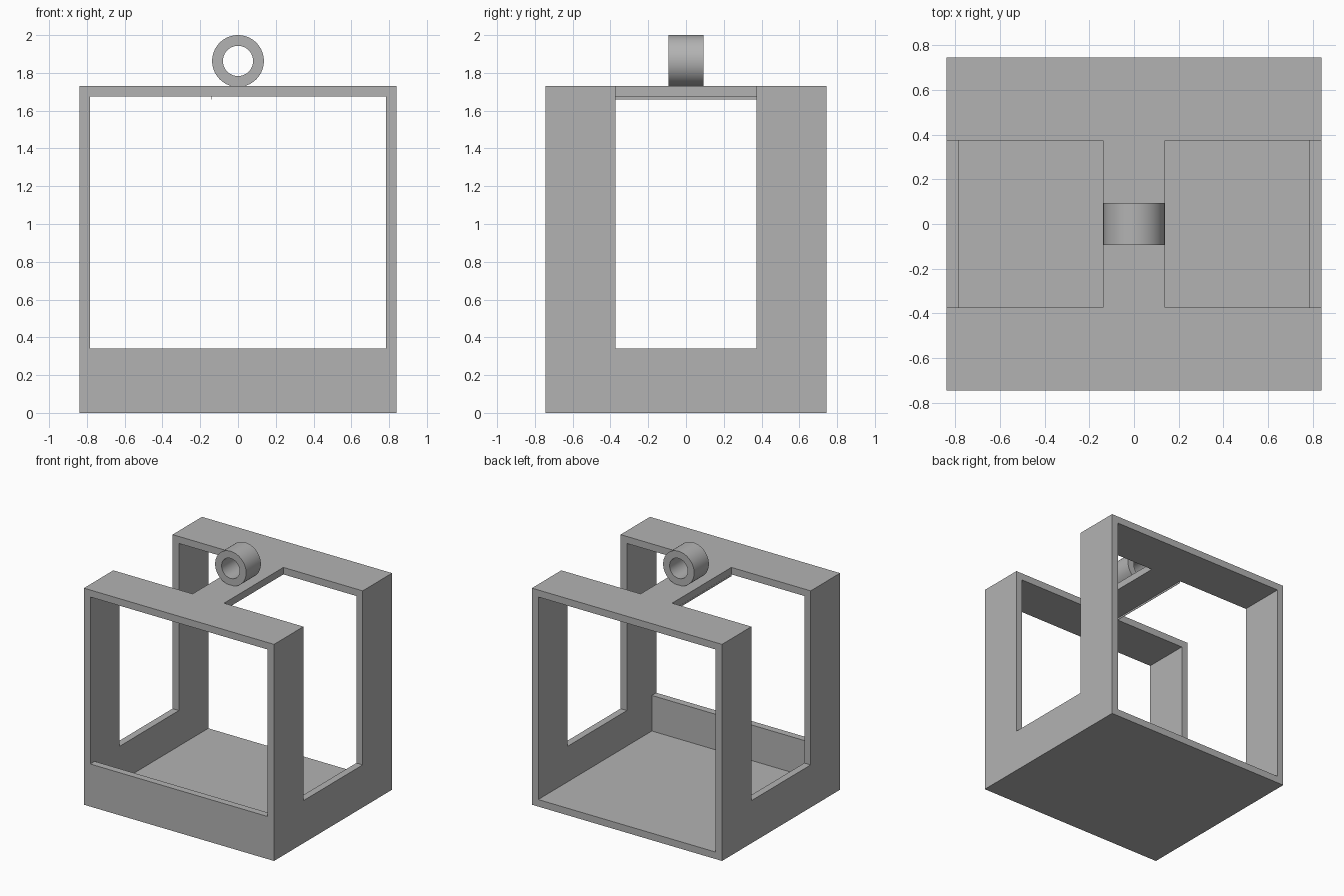
import bpy
import bmesh
from mathutils import Matrix

if "Cube" in bpy.data.objects:
    bpy.data.objects.remove(bpy.data.objects["Cube"])

HX, HY, TOP, WALL = 0.84, 0.745, 1.73, 0.056   # outer half sizes, height, thickness
SILL, GAP, BRIDGE = 0.34, 0.374, 0.139         # window sill, half gap, half bridge
RING_Z, RING_R, HOLE_R, RING_HALF = 1.863, 0.137, 0.08, 0.093

grey = bpy.data.materials.new("plain grey")
grey.use_nodes = True
colour = (0.45, 0.45, 0.45, 1)
grey.diffuse_color = colour
grey.node_tree.nodes["Principled BSDF"].inputs["Base Color"].default_value = colour


def finish(name, bm):
    mesh = bpy.data.meshes.new(name)
    bm.to_mesh(mesh)
    bm.free()
    mesh.materials.append(grey)
    obj = bpy.data.objects.new(name, mesh)
    bpy.context.collection.objects.link(obj)
    return obj


def box(name, low, high):
    bm = bmesh.new()
    bmesh.ops.create_cube(bm, size=1)
    for v in bm.verts:
        v.co = [h if c > 0 else l for c, l, h in zip(v.co, low, high)]
    return finish(name, bm)


def cylinder(name, radius, depth):
    bm = bmesh.new()
    place = Matrix.Translation((0, 0, RING_Z)) @ Matrix.Rotation(1.5707963, 4, "X")
    bmesh.ops.create_cone(bm, cap_ends=True, segments=64, radius1=radius,
                          radius2=radius, depth=depth, matrix=place)
    return finish(name, bm)


def cut(target, cutter):
    cutter.hide_render = True
    mod = target.modifiers.new("cut", "BOOLEAN")
    mod.operation, mod.solver, mod.object = "DIFFERENCE", "EXACT", cutter
    bpy.context.view_layer.objects.active = target
    bpy.ops.object.modifier_apply(modifier=mod.name)
    bpy.data.objects.remove(cutter)


# Box frame: hollow and open at the back, with a low lip at the front
frame = box("frame", (-HX, -HY, 0), (HX, HY, TOP))
inner = HX - WALL
cut(frame, box("hollow", (-inner, WALL - HY, WALL), (inner, 1, TOP - WALL)))
cut(frame, box("front_window", (-inner, -1, SILL), (inner, 0, TOP - WALL)))

# Side windows that run up through the top and leave a central bridge
for side in (-1, 1):
    xs = sorted((side * BRIDGE, side))
    cut(frame, box("side_window", (xs[0], -GAP, SILL), (xs[1], GAP, 2)))

# Thin flange under the right edge of the bridge
box("bridge_flange", (-BRIDGE - 0.001, -GAP, 1.66), (-BRIDGE + 0.002, GAP, TOP - WALL))

# Hanging ring
ring = cylinder("hanging_ring", RING_R, 2 * RING_HALF)
cut(ring, cylinder("ring_hole", HOLE_R, 1))
bpy.ops.object.select_all(action="DESELECT")
ring.select_set(True)
bpy.context.view_layer.objects.active = ring
bpy.ops.object.shade_smooth_by_angle()
